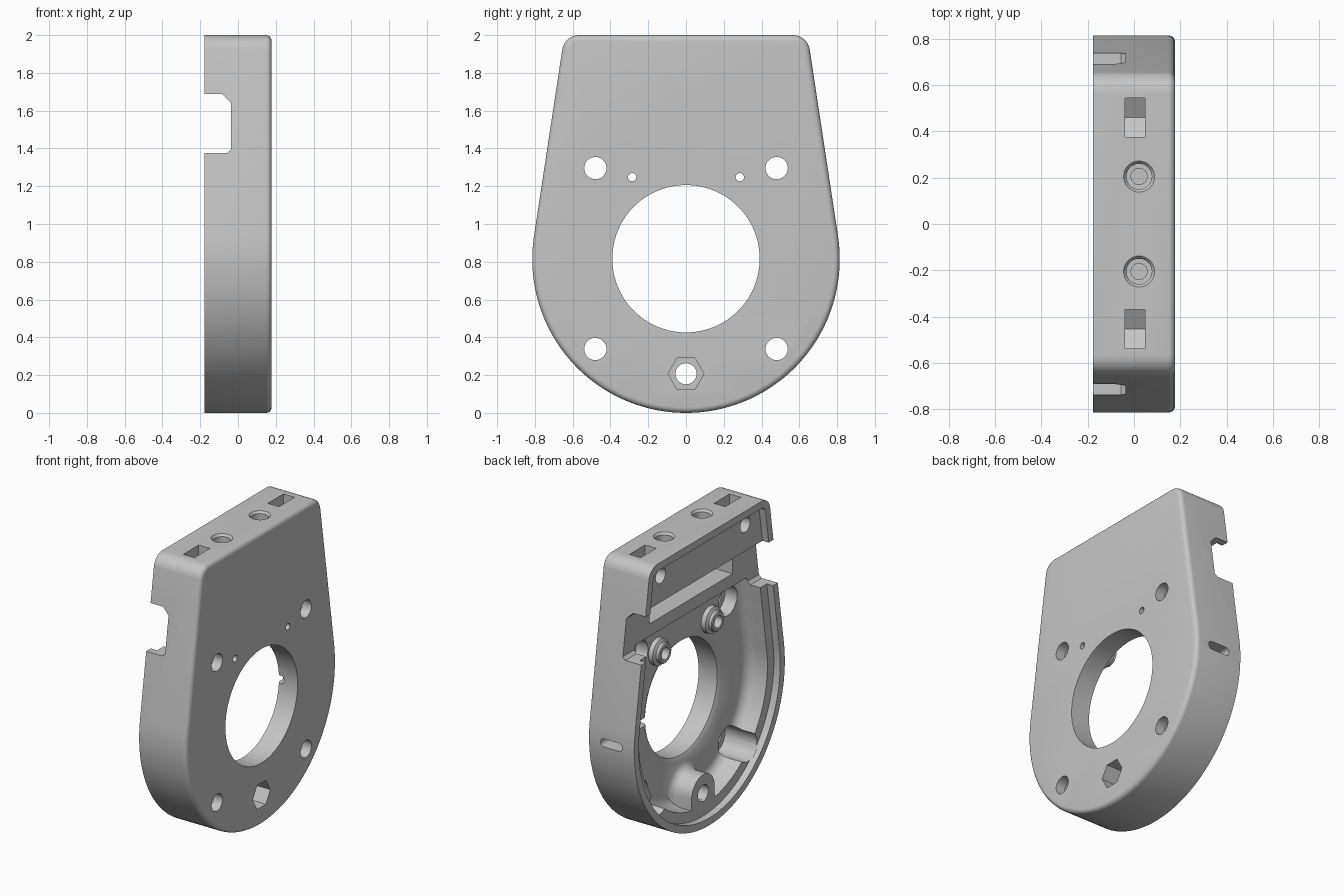
import bpy, bmesh, math

if "Cube" in bpy.data.objects:
    bpy.data.objects.remove(bpy.data.objects["Cube"])

grey = bpy.data.materials.new("light grey plastic")
grey.diffuse_color = (0.56, 0.56, 0.56, 1)
grey.use_nodes = True
grey.node_tree.nodes["Principled BSDF"].inputs["Base Color"].default_value = grey.diffuse_color
R, CZ, FR = 0.814, 0.814, 0.09        # round end radius, its centre height, top corner radius
BACK, FRONT = -0.178, 0.178


def outline(d, top=2.0):
    """Teardrop profile (y, z): round bottom, tapered sides, flat top, inset by d."""
    dy, dz = 0.566, 1.91 - CZ
    a = math.atan2(dz, dy) - math.acos((R - FR) / math.hypot(dy, dz))
    n = (math.cos(a), math.sin(a))
    rr = max(FR - d, 0.02)
    cz = top - d - rr
    cy = (n[1] * CZ + R - d - rr - n[1] * cz) / n[0]
    pts = []
    for i in range(9):                # right top corner
        t = a + (math.pi / 2 - a) * i / 8
        pts.append((cy + rr * math.cos(t), cz + rr * math.sin(t)))
    pts += [(-y, z) for y, z in reversed(pts)]
    for i in range(73):               # large lower arc
        t = math.pi - a + (math.pi + 2 * a) * i / 72
        pts.append(((R - d) * math.cos(t), CZ + (R - d) * math.sin(t)))
    return pts


def loft(name, rings):
    """Closed solid through rings of 3D points."""
    bm = bmesh.new()
    vs = [[bm.verts.new(p) for p in r] for r in rings]
    k = len(vs[0])
    for a, b in zip(vs, vs[1:]):
        for i in range(k):
            bm.faces.new((a[i], a[(i + 1) % k], b[(i + 1) % k], b[i]))
    bm.faces.new(vs[0])
    bm.faces.new(vs[-1])
    bmesh.ops.recalc_face_normals(bm, faces=bm.faces[:])
    me = bpy.data.meshes.new(name)
    bm.to_mesh(me)
    bm.free()
    ob = bpy.data.objects.new(name, me)
    me.materials.append(grey)
    bpy.context.collection.objects.link(ob)
    return ob


def shell(name, sections, flat_top=None):
    """Loft of inset outlines; flat_top keeps the top edge at one height."""
    return loft(name, [[(x, y, z) for y, z in outline(d, flat_top + d if flat_top else 2.0)]
                       for x, d in sections])


def rod(name, y, z, sections, n=32):
    """Round or hexagonal solid along x; sections are (x, radius)."""
    ang = [2 * math.pi * i / n for i in range(n)]
    return loft(name, [[(x, y + r * math.cos(t), z + r * math.sin(t)) for t in ang]
                       for x, r in sections])


def pillar(name, x, y, sections, n=32):
    """Round solid along z; sections are (z, radius)."""
    ang = [2 * math.pi * i / n for i in range(n)]
    return loft(name, [[(x + r * math.cos(t), y + r * math.sin(t), z) for t in ang]
                       for z, r in sections])


def prism(name, pts, axis, lo, hi):
    """Extrude a 2D profile along an axis (0 = x, 1 = y)."""
    def place(p, v):
        return (v, p[0], p[1]) if axis == 0 else (p[0], v, p[1])
    return loft(name, [[place(p, v) for p in pts] for v in (lo, hi)])


def rect(a0, a1, b0, b1):
    return [(a0, b0), (a1, b0), (a1, b1), (a0, b1)]


# solid body with rounded front edge
quarter = [math.pi / 2 * i / 5 for i in range(6)]
housing = shell("housing", [(BACK, 0)] + [(FRONT - 0.03 + 0.03 * math.sin(t),
                                           0.03 * (1 - math.cos(t))) for t in quarter])


def combine(tool, op):
    bpy.context.view_layer.objects.active = housing
    m = housing.modifiers.new("join", 'BOOLEAN')
    m.operation, m.solver, m.object = op, 'EXACT', tool
    bpy.ops.object.modifier_apply(modifier=m.name)
    bpy.data.objects.remove(tool)


def cut(tool):
    combine(tool, 'DIFFERENCE')


def add(tool):
    combine(tool, 'UNION')


FLOOR, LEDGE = 0.022, -0.13
# lid recess inside the thin rim
cut(shell("lid_recess", [(-0.3, 0.05), (LEDGE, 0.05)]))
# main cavity with filleted floor, open into the cross channel
cut(shell("main_cavity", [(-0.3, 0.12)] + [(FLOOR - 0.07 + 0.07 * math.sin(t),
                          0.12 + 0.07 * (1 - math.cos(t))) for t in quarter], 1.425))
# cross channel opening through both sides
cut(prism("cross_channel", [(-0.3, 1.376), (-0.057, 1.376), (-0.037, 1.396), (-0.037, 1.642),
                            (-0.083, 1.688), (-0.3, 1.688)], 1, -1, 1))
# deep slot in the channel
cut(prism("deep_slot", rect(-0.45, 0.45, 1.51, 1.68), 0, -0.2, 0.1))

# screw boss at the bottom, merged with the wall and flared at its foot
def arch(r):
    return [(r * math.cos(math.pi * i / 20), 0.208 + r * math.sin(math.pi * i / 20))
            for i in range(21)] + [(-r, 0.06), (r, 0.06)]


add(loft("bottom_boss", [[(x, y, z) for y, z in arch(r)] for x, r in
                         ((LEDGE, 0.125), (-0.03, 0.125), (-0.008, 0.132),
                          (0.01, 0.147), (FLOOR, 0.17), (0.1, 0.17))]))
# small stepped bosses
for s in (1, -1):
    add(rod("small_boss", s * 0.285, 1.248,
            [(0.1, 0.09), (-0.01, 0.09), (-0.02, 0.068), (-0.04, 0.068), (-0.045, 0.062)]))

# large bore with chamfered inner edge
cut(rod("large_bore", 0, CZ + 0.002, [(-0.3, 0.418), (FLOOR, 0.418), (FLOOR + 0.015, 0.39),
                                      (0.3, 0.39)], 96))
# bottom screw hole and hexagonal nut seat
cut(rod("bottom_hole", 0, 0.207, [(-0.3, 0.056), (0.3, 0.056)]))
cut(rod("nut_seat", 0, 0.207, [(0.06, 0.095), (0.3, 0.095)], 6))
for s in (1, -1):
    # corner mounting holes with deep head clearance
    for z in (0.338, 1.296):
        cut(rod("mount_hole", s * 0.48, z, [(-0.3, 0.059), (0.3, 0.059)]))
        cut(rod("head_clearance", s * 0.48, z, [(LEDGE - 0.01, 0.1), (0.11, 0.1)]))
    # pilot holes
    cut(rod("pilot_hole", s * 0.285, 1.248, [(-0.3, 0.022), (0.3, 0.022)], 20))
    cut(rod("pilot_socket", s * 0.285, 1.248, [(-0.3, 0.042), (0.06, 0.042)]))
    # nut pocket from the top with pointed bottom, crossed by a screw hole
    y = s * 0.457 + 0.003
    cut(prism("nut_pocket", [(y - 0.084, 2.1), (y - 0.084, 1.826), (y, 1.777),
                             (y + 0.084, 1.826), (y + 0.084, 2.1)], 0, -0.038, 0.047))
    cut(rod("lid_screw_hole", y, 1.87, [(-0.3, 0.053), (0.1, 0.053)]))
    # countersunk vertical holes
    cut(pillar("top_hole", 0.022, s * 0.205,
               [(1.6, 0.035), (1.82, 0.035), (1.821, 0.055), (1.985, 0.055),
                (2.0, 0.067), (2.1, 0.067)]))

# rounded slit through one side wall to the bore
slit = []
for cx, t0 in ((0.05, -90), (-0.06, 90)):
    for i in range(9):
        t = math.radians(t0 + 180 * i / 8)
        slit.append((cx + 0.028 * math.cos(t), 0.812 + 0.028 * math.sin(t)))
cut(prism("side_slit", slit, 1, 0.3, 1.0))

# smooth curved walls, sharp machined edges
bpy.ops.object.select_all(action='DESELECT')
housing.select_set(True)
bpy.context.view_layer.objects.active = housing
bpy.ops.object.shade_smooth_by_angle(angle=math.radians(30))
